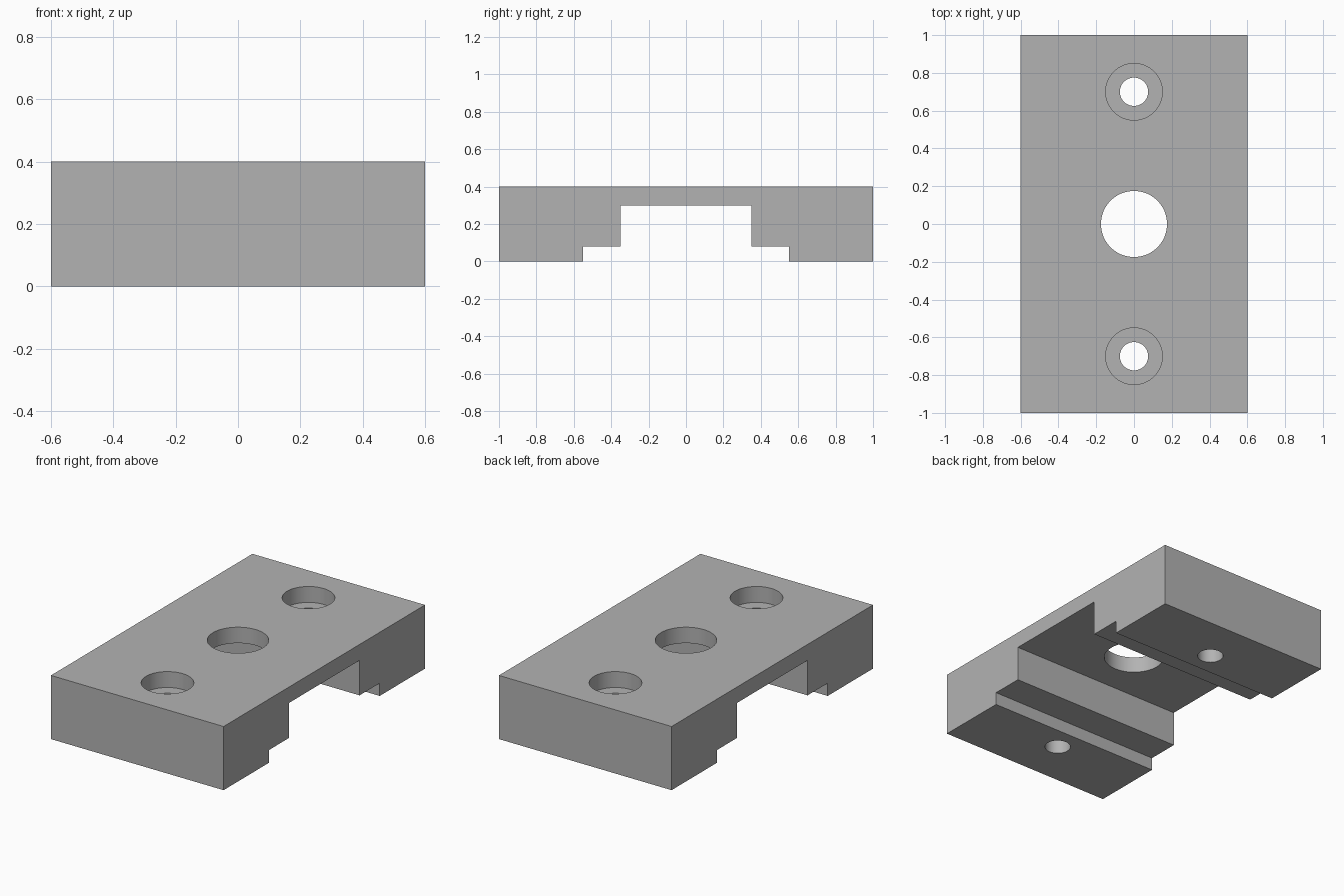
import bpy
import bmesh
import math

default_cube = bpy.data.objects.get("Cube")
if default_cube:
    bpy.data.objects.remove(default_cube, do_unlink=True)

LENGTH, WIDTH, HEIGHT = 2.0, 1.2, 0.4

# Single grey material
grey = bpy.data.materials.new("grey")
grey.use_nodes = True
colour = (0.45, 0.45, 0.45, 1)
grey.diffuse_color = colour
grey.node_tree.nodes["Principled BSDF"].inputs["Base Color"].default_value = colour


def make_block():
    """Extrude the stepped side profile along x."""
    half = [(LENGTH / 2, HEIGHT), (LENGTH / 2, 0), (0.55, 0),
            (0.55, 0.08), (0.35, 0.08), (0.35, 0.3)]
    profile = half + [(-y, z) for y, z in reversed(half)]
    bm = bmesh.new()
    face = bm.faces.new([bm.verts.new((-WIDTH / 2, y, z)) for y, z in profile])
    swept = bmesh.ops.extrude_face_region(bm, geom=[face])["geom"]
    verts = [v for v in swept if isinstance(v, bmesh.types.BMVert)]
    bmesh.ops.translate(bm, verts=verts, vec=(WIDTH, 0, 0))
    bmesh.ops.recalc_face_normals(bm, faces=bm.faces)
    mesh = bpy.data.meshes.new("mounting_block")
    bm.to_mesh(mesh)
    bm.free()
    mesh.materials.append(grey)
    block = bpy.data.objects.new("mounting_block", mesh)
    bpy.context.collection.objects.link(block)
    return block


def drill(target, y, radius, bottom):
    """Cut a round vertical hole from above the top down to the given height."""
    top = HEIGHT + 0.1
    bpy.ops.mesh.primitive_cylinder_add(vertices=64, radius=radius, depth=top - bottom,
                                        location=(0, y, (top + bottom) / 2))
    cutter = bpy.context.object
    cutter.name = "hole_cutter"
    cutter.hide_render = True
    cutter.data.materials.append(grey)
    cut = target.modifiers.new("hole", "BOOLEAN")
    cut.operation = "DIFFERENCE"
    cut.solver = "EXACT"
    cut.object = cutter
    bpy.context.view_layer.objects.active = target
    bpy.ops.object.modifier_apply(modifier=cut.name)
    bpy.data.objects.remove(cutter, do_unlink=True)


block = make_block()

# Central bore and two counterbored screw holes
drill(block, 0, 0.175, -0.1)
for side in (-1, 1):
    drill(block, side * 0.7, 0.15, 0.3)
    drill(block, side * 0.7, 0.075, -0.1)

# Smooth hole walls, sharp edges elsewhere
bpy.ops.object.select_all(action="DESELECT")
block.select_set(True)
bpy.context.view_layer.objects.active = block
bpy.ops.object.shade_smooth_by_angle(angle=math.radians(30))
